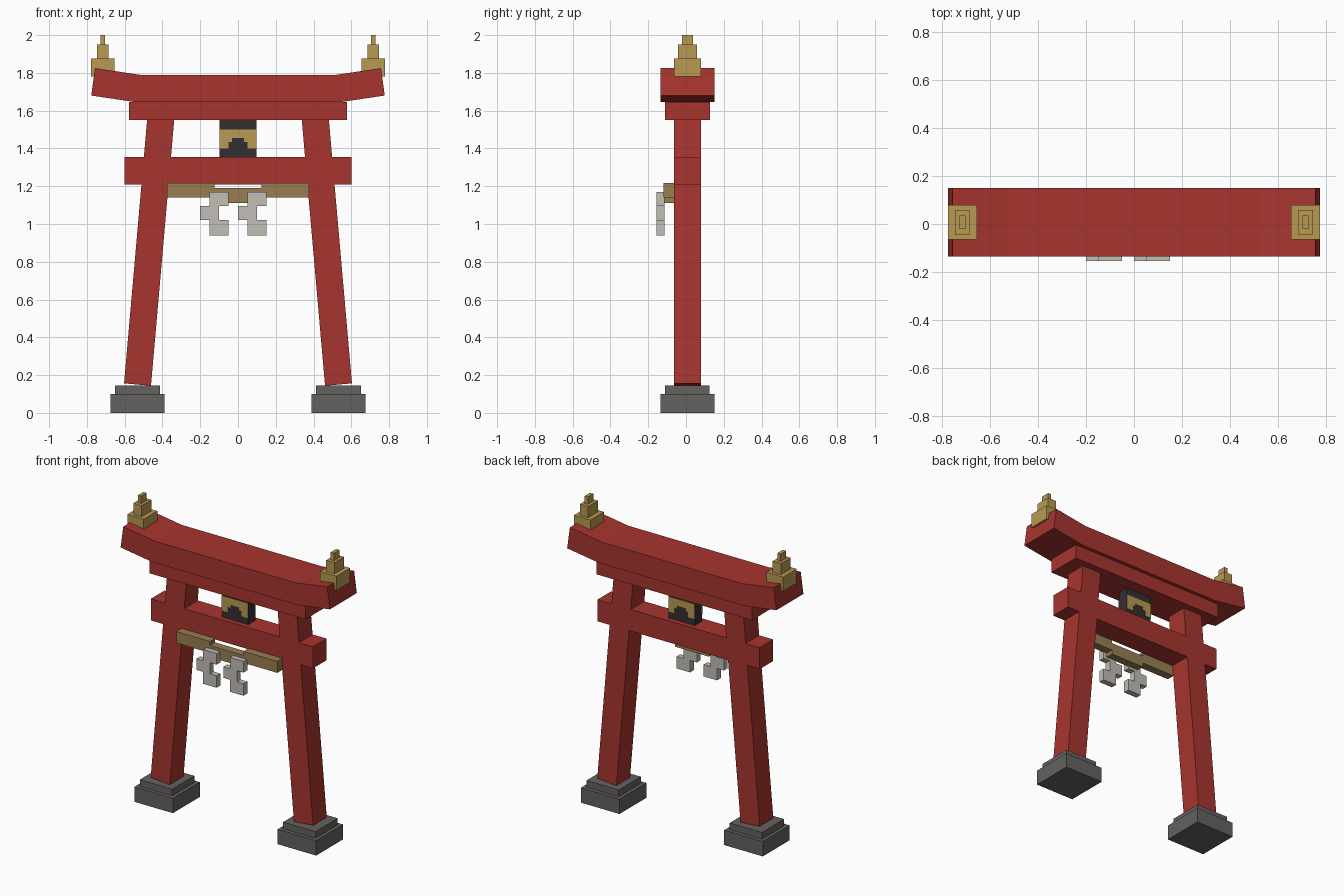
import bpy, bmesh, math
from mathutils import Matrix, Vector

cube = bpy.data.objects.get("Cube")
if cube:
    bpy.data.objects.remove(cube, do_unlink=True)


def material(name, rgb):
    m = bpy.data.materials.new(name)
    m.use_nodes = True
    m.diffuse_color = (*rgb, 1)
    m.node_tree.nodes["Principled BSDF"].inputs["Base Color"].default_value = (*rgb, 1)
    return m


RED = material("vermilion paint", (0.39, 0.035, 0.028))
STONE = material("grey stone", (0.13, 0.122, 0.118))
GOLD = material("gold", (0.48, 0.32, 0.085))
ROPE = material("straw rope", (0.32, 0.21, 0.085))
BLACK = material("black lacquer", (0.032, 0.028, 0.03))
PAPER = material("white paper", (0.54, 0.51, 0.47))

MID = 0.0075  # depth centre of the frame


def prism(name, outline, y0, y1, mat):
    """Extrude an x-z outline from y0 to y1."""
    bm = bmesh.new()
    face = bm.faces.new([bm.verts.new((x, y0, z)) for x, z in outline])
    new = bmesh.ops.extrude_face_region(bm, geom=[face])["geom"]
    verts = [v for v in new if isinstance(v, bmesh.types.BMVert)]
    bmesh.ops.translate(bm, verts=verts, vec=(0, y1 - y0, 0))
    bmesh.ops.recalc_face_normals(bm, faces=bm.faces)
    mesh = bpy.data.meshes.new(name)
    bm.to_mesh(mesh)
    bm.free()
    mesh.materials.append(mat)
    ob = bpy.data.objects.new(name, mesh)
    bpy.context.collection.objects.link(ob)
    return ob


def box(name, x0, x1, z0, z1, depth, mat, y=MID):
    outline = [(x0, z0), (x1, z0), (x1, z1), (x0, z1)]
    return prism(name, outline, y - depth / 2, y + depth / 2, mat)


def mirrored(half):
    """Complete an outline running from the left to the right of the centre line."""
    return half + [(-x, z) for x, z in reversed(half)]


for side, s in (("right", -1), ("left", 1)):
    # Stepped stone footing
    cx = 0.532 * s
    box(side + "_footing", cx - 0.143, cx + 0.143, 0, 0.1, 0.285, STONE)
    box(side + "_footing_step", cx - 0.12, cx + 0.12, 0.1, 0.145, 0.235, STONE)

    # Post leaning inwards
    post = box(side + "_post", -0.0715, 0.0715, 0, 1.44, 0.144, RED)
    post.data.transform(Matrix.Translation((cx, 0, 0.15)) @
                        Matrix.Rotation(math.radians(-5 * s), 4, "Y"))

    # Three-tier finial on the roof end
    fx = 0.716 * s
    for tier, w, d, z0, z1 in (("base", 0.122, 0.144, 1.78, 1.875),
                               ("middle", 0.062, 0.102, 1.875, 1.95),
                               ("tip", 0.025, 0.058, 1.95, 2.0)):
        box(f"{side}_finial_{tier}", fx - w / 2, fx + w / 2, z0, z1, d, GOLD)

    # Outer part of the rope
    box(side + "_rope", *sorted((0.125 * s, 0.375 * s)), 1.14, 1.217, 0.055, ROPE, -0.0915)

# Cross beams
box("tie_beam", -0.602, 0.602, 1.21, 1.355, 0.144, RED)
box("upper_beam", -0.578, 0.578, 1.55, 1.645, 0.237, RED)

# Roof beam with upturned ends
bottom = [(-0.777, 1.68), (-0.54, 1.645), (0.54, 1.645), (0.777, 1.68)]
top = [(0.757, 1.825), (0.52, 1.79), (-0.52, 1.79), (-0.757, 1.825)]
prism("roof_beam", bottom + top, MID - 0.143, MID + 0.143, RED)

# Plaque with a stepped gold panel on both faces
box("plaque", -0.097, 0.097, 1.355, 1.55, 0.076, BLACK)
panel = mirrored([(-0.097, 1.5), (-0.097, 1.4), (-0.05, 1.4),
                  (-0.05, 1.435), (-0.033, 1.435), (-0.033, 1.455)])
for face, y in (("front", MID - 0.042), ("back", MID + 0.034)):
    prism(face + "_plaque_panel", panel, y, y + 0.008, GOLD)

# Sagging middle of the rope
box("middle_rope", -0.125, 0.125, 1.112, 1.19, 0.055, ROPE, -0.0915)

# Zigzag paper streamers
zigzag = [(0.05, 1.17), (0.05, 1.095), (0, 1.095), (0, 1.02), (0.05, 1.02), (0.05, 0.94),
          (0.15, 0.94), (0.15, 1.02), (0.1, 1.02), (0.1, 1.095), (0.15, 1.095), (0.15, 1.17)]
for side, dx in (("right", -0.2), ("left", 0)):
    prism(side + "_streamer", [(x + dx, z) for x, z in zigzag], -0.155, -0.115, PAPER)
